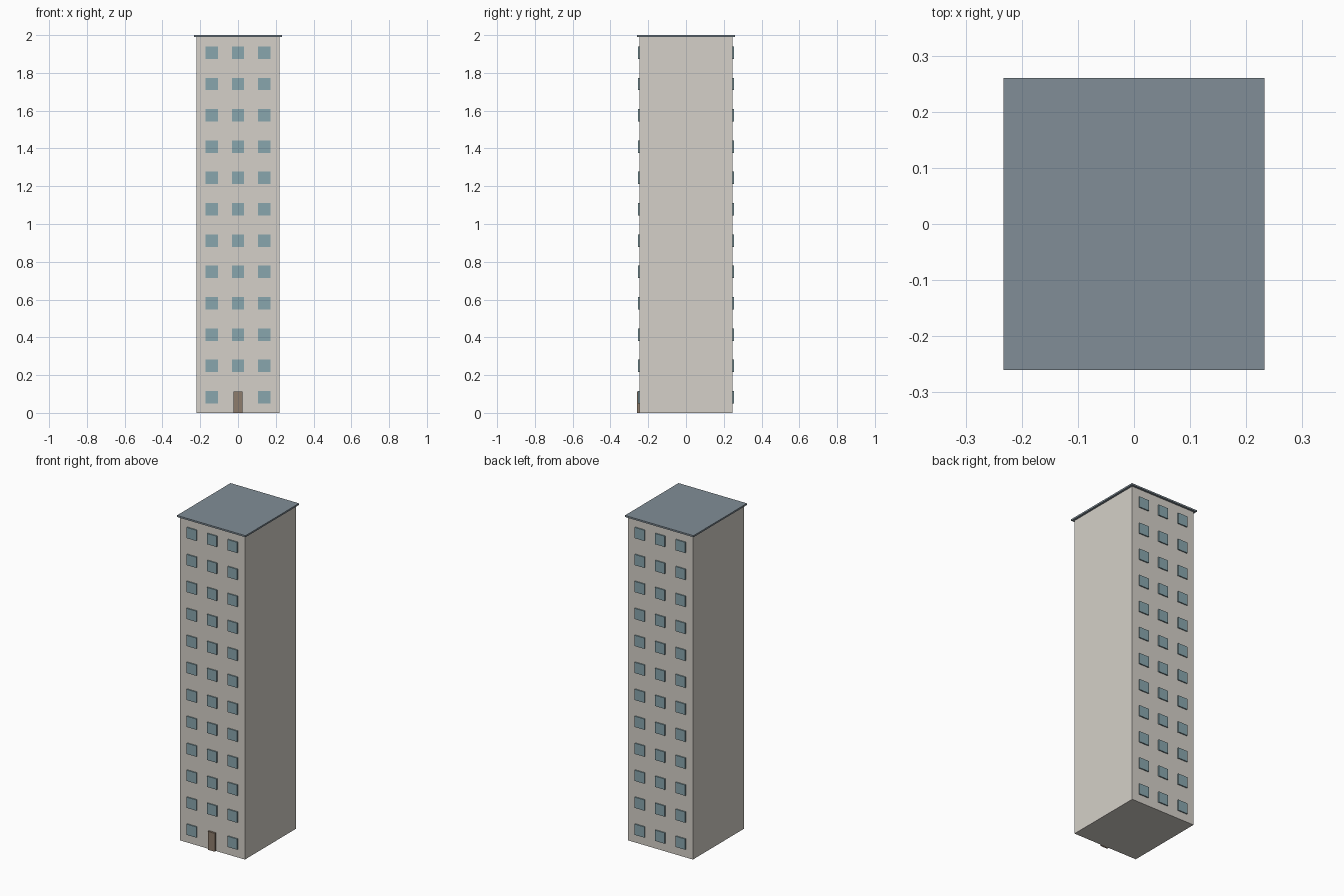
import bpy

if "Cube" in bpy.data.objects:
    bpy.data.objects.remove(bpy.data.objects["Cube"])


def material(name, color):
    m = bpy.data.materials.new(name)
    m.diffuse_color = (*color, 1)
    m.use_nodes = True
    m.node_tree.nodes["Principled BSDF"].inputs["Base Color"].default_value = m.diffuse_color
    return m


def box(name, lo, hi, mat):
    """Axis-aligned box between two corners."""
    bpy.ops.mesh.primitive_cube_add(size=1, location=[(a + b) / 2 for a, b in zip(lo, hi)])
    ob = bpy.context.object
    ob.name = name
    ob.scale = [b - a for a, b in zip(lo, hi)]
    bpy.ops.object.transform_apply(location=False, rotation=False, scale=True)
    ob.data.materials.append(mat)
    return ob


wall = material("wall", (0.66, 0.63, 0.58))
glass = material("glass", (0.25, 0.38, 0.42))
slate = material("slate", (0.22, 0.27, 0.31))
wood = material("wood", (0.27, 0.20, 0.15))

HX, HY, TOP = 0.22, 0.247, 1.99   # half width, half depth, wall height
FLOORS = 12
STOREY = TOP / FLOORS
WIN = 0.033                       # half window size
PITCH = 0.139                     # window column spacing

# Tower and overhanging flat roof
box("tower_body", (-HX, -HY, 0), (HX, HY, TOP), wall)
box("roof_slab", (-0.233, -0.26, TOP), (0.233, 0.26, 2.0), slate)

# Entrance door, taking the place of the middle ground-floor window
box("front_door", (-0.024, -0.259, 0), (0.024, -HY + 0.006, 0.113), wood)

# Window grid on front and back
for side, label in ((-1, "front"), (1, "back")):
    y0, y1 = sorted((side * (HY - 0.006), side * (HY + 0.007)))
    for floor in range(FLOORS):
        z = (floor + 0.5) * STOREY
        for col in (-1, 0, 1):
            if side == -1 and floor == 0 and col == 0:
                continue
            x = col * PITCH
            box(f"{label}_window_{floor + 1}_{col + 2}",
                (x - WIN, y0, z - WIN), (x + WIN, y1, z + WIN), glass)
